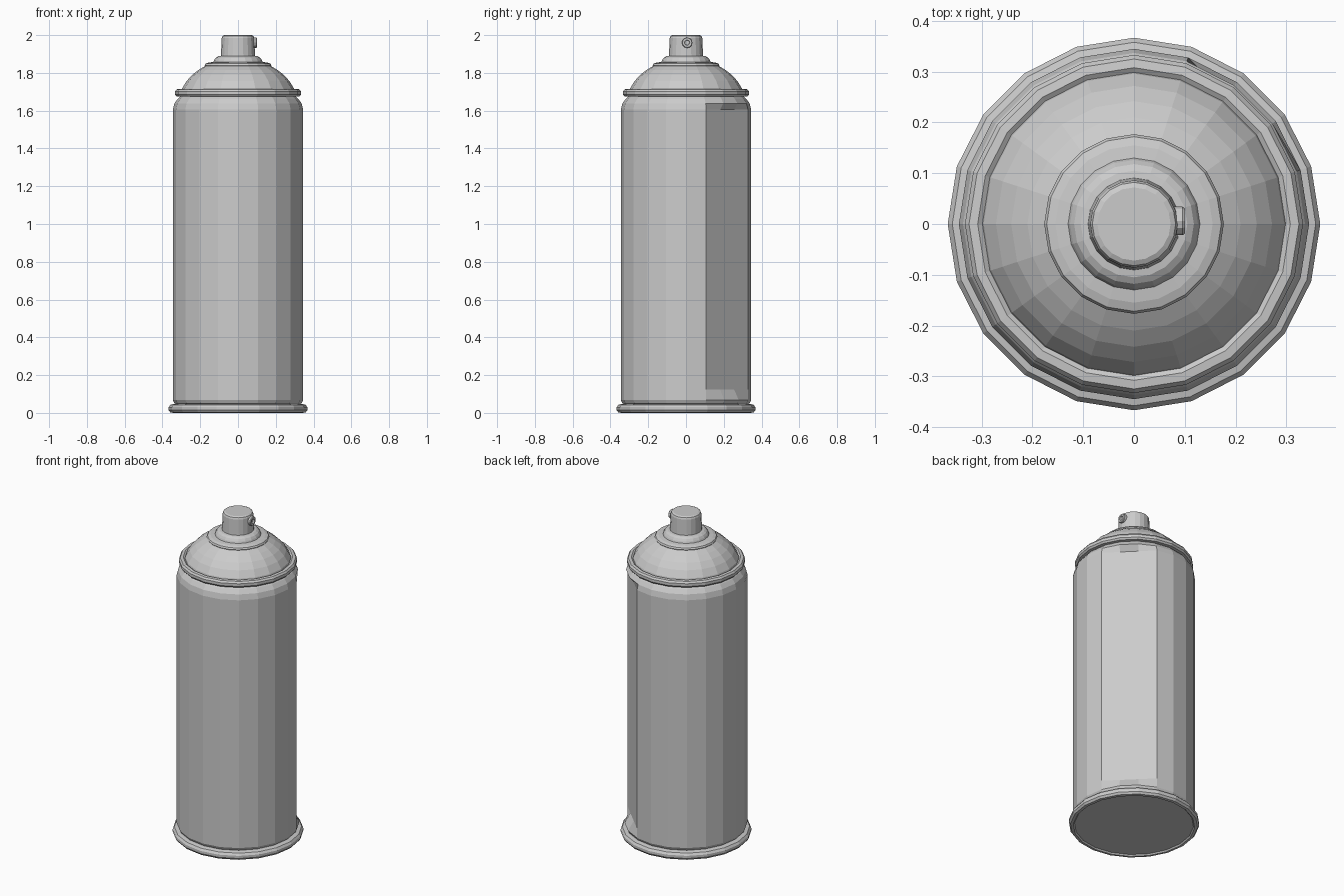
import bpy, bmesh
from math import sin, cos, pi, radians
from mathutils import Matrix, Vector

if "Cube" in bpy.data.objects:
    bpy.data.objects.remove(bpy.data.objects["Cube"])

SIDES = 20


def lathe(name, profile, sides=SIDES, matrix=None, dent_rows=()):
    """Revolve (radius, z) points around z; close both ends with flat caps."""
    bm = bmesh.new()
    rings = []
    for r, z in profile:
        rings.append([bm.verts.new((r * cos(2 * pi * i / sides), r * sin(2 * pi * i / sides), z))
                      for i in range(sides)])
    for a, b in zip(rings, rings[1:]):
        for i in range(sides):
            j = (i + 1) % sides
            bm.faces.new((a[i], a[j], b[j], b[i]))
    bm.faces.new(list(reversed(rings[0])))
    bm.faces.new(rings[-1])
    # flattened panel: pull two columns onto the chord between their neighbours
    for k in dent_rows:
        p, q = rings[k][1].co.copy(), rings[k][4].co.copy()
        rings[k][2].co = p.lerp(q, 1 / 3)
        rings[k][3].co = p.lerp(q, 2 / 3)
    if matrix:
        bm.transform(matrix)
    bmesh.ops.recalc_face_normals(bm, faces=bm.faces)
    mesh = bpy.data.meshes.new(name)
    bm.to_mesh(mesh)
    bm.free()
    ob = bpy.data.objects.new(name, mesh)
    bpy.context.collection.objects.link(ob)
    return ob


# rolled rim at the foot, with flat underside
lathe("base_rim", [(0.335, 0.008), (0.342, 0.0), (0.358, 0.002), (0.367, 0.014), (0.367, 0.030),
                   (0.358, 0.043), (0.340, 0.047), (0.325, 0.047)])

# can body with rounded shoulder and one flattened panel at the back right
lathe("can_body", [(0.325, 0.045), (0.337, 0.052), (0.345, 0.068), (0.345, 0.125), (0.345, 1.605),
                   (0.337, 1.638), (0.320, 1.662), (0.300, 1.680)], dent_rows=(3, 4))

# rolled seam between body and dome
lathe("shoulder_ring", [(0.298, 1.675), (0.325, 1.675), (0.333, 1.685), (0.333, 1.702),
                        (0.325, 1.713), (0.308, 1.715), (0.298, 1.708)])

# domed top
lathe("dome", [(0.301, 1.700), (0.296, 1.718), (0.272, 1.757), (0.242, 1.790),
               (0.210, 1.815), (0.172, 1.838)])

# valve cup: rolled rim, step and collar
lathe("valve_cup", [(0.165, 1.829), (0.173, 1.832), (0.177, 1.840), (0.172, 1.849), (0.155, 1.855),
                    (0.130, 1.858), (0.126, 1.868), (0.118, 1.880), (0.105, 1.888), (0.090, 1.890)])

# push-button
lathe("spray_button", [(0.091, 1.885), (0.090, 1.900), (0.086, 1.985), (0.082, 1.995), (0.072, 2.0)])

# nozzle outlet pointing to +x, with a recessed hole
lathe("nozzle_outlet", [(0.028, 0.070), (0.028, 0.096), (0.025, 0.100), (0.014, 0.100), (0.012, 0.092)],
      sides=12, matrix=Matrix.Translation((0, 0.006, 1.96)) @ Matrix.Rotation(radians(90), 4, 'Y'))
